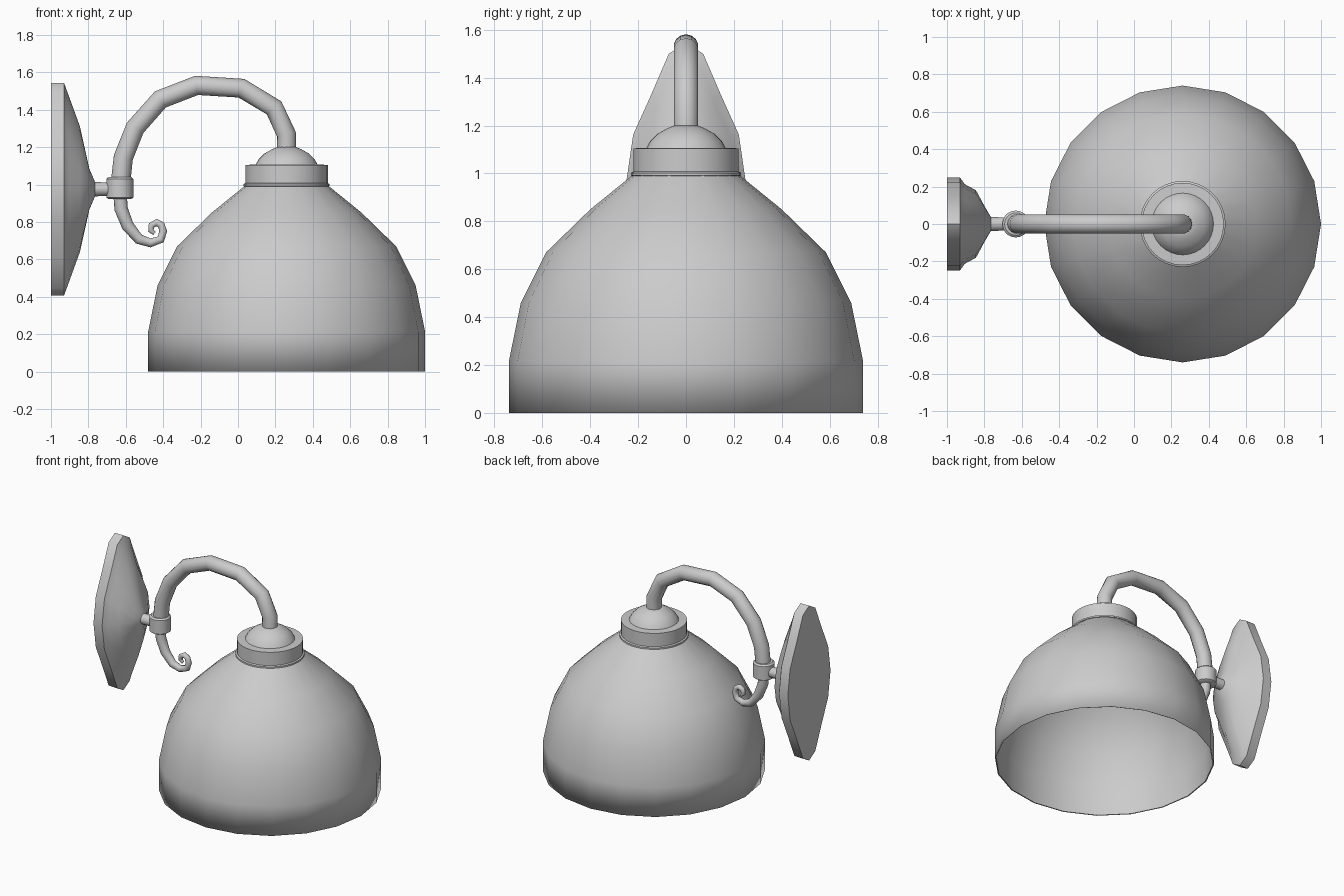
import bpy, bmesh, math
from mathutils import Vector

if "Cube" in bpy.data.objects:
    bpy.data.objects.remove(bpy.data.objects["Cube"])


def skin(name, rings, angle=40, cap=True):
    """Join rings of points into one smooth-shaded surface."""
    bm = bmesh.new()
    rows = [[bm.verts.new(p) for p in ring] for ring in rings]
    n = len(rows[0])
    for a, b in zip(rows, rows[1:]):
        for i in range(n):
            j = (i + 1) % n
            bm.faces.new((a[i], a[j], b[j], b[i]))
    if cap:
        bm.faces.new(rows[0])
        bm.faces.new(rows[-1])
    bmesh.ops.recalc_face_normals(bm, faces=bm.faces)
    me = bpy.data.meshes.new(name)
    bm.to_mesh(me)
    bm.free()
    ob = bpy.data.objects.new(name, me)
    bpy.context.collection.objects.link(ob)
    bpy.ops.object.select_all(action='DESELECT')
    ob.select_set(True)
    bpy.context.view_layer.objects.active = ob
    bpy.ops.object.shade_smooth_by_angle(angle=math.radians(angle))
    return ob


def lathe(name, cx, profile, sides, angle=40, loop=False):
    """Turn (radius, z) points about a vertical axis at x = cx."""
    pts = profile + profile[:1] if loop else profile
    rings = [[(cx + r * math.cos(2 * math.pi * i / sides),
               r * math.sin(2 * math.pi * i / sides), z)
              for i in range(sides)] for r, z in pts]
    ob = skin(name, rings, angle, cap=not loop)
    if loop:
        bm = bmesh.new()
        bm.from_mesh(ob.data)
        bmesh.ops.remove_doubles(bm, verts=bm.verts, dist=1e-5)
        bmesh.ops.recalc_face_normals(bm, faces=bm.faces)
        bm.to_mesh(ob.data)
        bm.free()
    return ob


def tube(name, path, sides=14):
    """Sweep a circle along (x, z, radius) points in the y = 0 plane."""
    pts = [Vector((x, 0, z)) for x, z, r in path]
    rings = []
    for k, p in enumerate(pts):
        d_in = (p - pts[max(k - 1, 0)]).normalized()
        d_out = (pts[min(k + 1, len(pts) - 1)] - p).normalized()
        t = (d_in + d_out).normalized()
        nrm = Vector((t.z, 0, -t.x))
        r = path[k][2]
        rings.append([p + nrm * r * math.cos(a) + Vector((0, r * math.sin(a), 0))
                      for a in (2 * math.pi * i / sides for i in range(sides))])
    return skin(name, rings, 50)


# Bell shade: thin open shell
outer = [(.74, 0), (.74, .215), (.69, .46), (.585, .67), (.40, .85), (.215, 1.0)]
inner = [(r - .008, z - .006 if z else 0) for r, z in reversed(outer)]
lathe("shade", .26, outer + inner, 20, 40, loop=True)

# Collar and domed cap on top of the shade
lathe("collar", .26, [(.215, .985), (.23, .992), (.23, 1.003), (.22, 1.008),
                      (.22, 1.105), (.165, 1.107), (.15, 1.135), (.12, 1.165),
                      (.08, 1.188), (.05, 1.2)], 32)

# Curved arm
R = .052
tube("arm", [(x, z, R) for x, z in
             [(.26, 1.17), (.258, 1.27), (.193, 1.41), (.018, 1.515), (-.222, 1.53),
              (-.415, 1.455), (-.55, 1.303), (-.613, 1.145), (-.627, 1.02)]])

# Tapering scroll below the sleeve
tube("scroll", [(-.63, .94, .036), (-.625, .87, .036), (-.59, .78, .033),
                (-.53, .708, .028), (-.468, .688, .024), (-.413, .707, .022),
                (-.40, .75, .021), (-.41, .783, .02), (-.435, .797, .02),
                (-.462, .782, .018), (-.466, .754, .015), (-.447, .738, .01)])

# Sleeve holding the arm, and the peg to the wall plate
lathe("sleeve", -.632, [(.06, .922), (.072, .93), (.072, 1.03), (.06, 1.04)], 20)
tube("peg", [(-.80, .975, .045), (-.765, .975, .038), (-.64, .975, .035)])

# Wall plate: long pointed outline stepping down to the round peg
quarter = [(1, 0), (.89, .33), (.58, .63), (.29, .925)]
half = quarter + [(0, 1)] + [(-y, z) for y, z in reversed(quarter)]
outline = half + [(y, -z) for y, z in reversed(half[1:-1])]
# (x, half width, half height, roundness)
steps = [(-1, .248, .568, 0), (-.93, .248, .568, 0), (-.905, .213, .50, 0),
         (-.845, .18, .335, .25), (-.795, .088, .11, .7), (-.765, .038, .04, 1)]
rings = []
for x, w, h, rnd in steps:
    ring = []
    for y, z in outline:
        c = Vector((y, z)).normalized()
        ring.append((x, w * (y + (c.x - y) * rnd), .975 + h * (z + (c.y - z) * rnd)))
    rings.append(ring)
skin("wall_plate", rings, 50)
